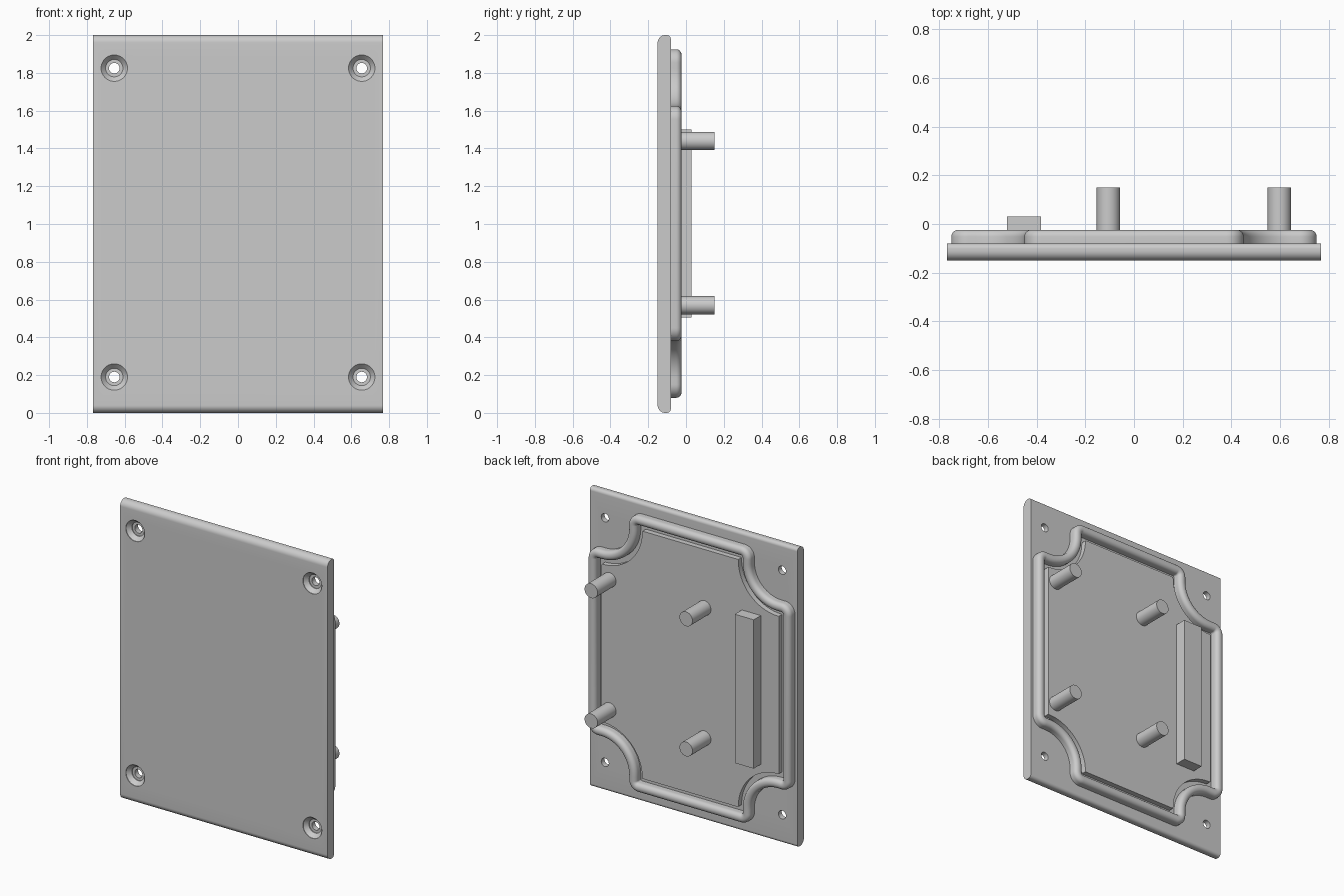
import bpy, bmesh, math

if "Cube" in bpy.data.objects:
    bpy.data.objects.remove(bpy.data.objects["Cube"])

grey = bpy.data.materials.new("plain_grey")
grey.diffuse_color = (0.6, 0.6, 0.6, 1)
grey.use_nodes = True
grey.node_tree.nodes["Principled BSDF"].inputs["Base Color"].default_value = grey.diffuse_color

PLATE_FRONT, PLATE_BACK = -0.15, -0.08
PANEL_TOP = -0.045          # raised panel inside the seal
MID_Z = 1.0025


def make(name, bm, smooth=True):
    bmesh.ops.recalc_face_normals(bm, faces=bm.faces)
    me = bpy.data.meshes.new(name)
    bm.to_mesh(me)
    bm.free()
    ob = bpy.data.objects.new(name, me)
    bpy.context.collection.objects.link(ob)
    me.materials.append(grey)
    if smooth:
        smooth_by_angle(ob)
    return ob


def smooth_by_angle(ob):
    bpy.ops.object.select_all(action='DESELECT')
    ob.select_set(True)
    bpy.context.view_layer.objects.active = ob
    bpy.ops.object.shade_smooth_by_angle(angle=math.radians(35))


def loft(bm, rings, closed=False):
    """Skin rings of equal length; cap the ends unless the loft is closed."""
    vs = [[bm.verts.new(p) for p in r] for r in rings]
    n = len(vs[0])
    for k in range(len(vs) - (0 if closed else 1)):
        a, b = vs[k], vs[(k + 1) % len(vs)]
        for i in range(n):
            j = (i + 1) % n
            bm.faces.new((a[i], a[j], b[j], b[i]))
    if not closed:
        bm.faces.new(vs[0])
        bm.faces.new(vs[-1])


def circle(x, z, r, y, n=40):
    return [(x + r * math.cos(2 * math.pi * i / n), y,
             z + r * math.sin(2 * math.pi * i / n)) for i in range(n)]


def arc(cx, cy, r, a0, a1, n=10):
    return [(cx + r * math.cos(math.radians(a0 + (a1 - a0) * i / n)),
             cy + r * math.sin(math.radians(a0 + (a1 - a0) * i / n)))
            for i in range(n + 1)]


def notched_outline(d, y):
    """Rectangle with a rounded notch around each screw, inset by d."""
    hx, hz, xc, zc = 0.75 - d, 0.9225 - d, 0.45 - d, 0.6225 - d
    r, R = max(0.07 - d, 0.004), 0.2 + d
    q = arc(hx - r, zc - r, r, 0, 90)
    q += arc(xc + R, zc + R, R, 270, 180, 16)
    q += arc(xc - r, hz - r, r, 0, 90)
    pts = q + [(-x, z) for x, z in q[::-1]]
    pts += [(-x, -z) for x, z in q] + [(x, -z) for x, z in q[::-1]]
    return [(x, y, z + MID_Z) for x, z in pts]


# Cover plate: rounded top and bottom edges, extruded along x
rf, rb = 0.04, 0.022
profile = arc(PLATE_FRONT + rf, 2 - rf, rf, 180, 90)
profile += arc(PLATE_BACK - rb, 2 - rb, rb, 90, 0)
profile += arc(PLATE_BACK - rb, rb, rb, 0, -90)
profile += arc(PLATE_FRONT + rf, rf, rf, 270, 180)
bm = bmesh.new()
loft(bm, [[(x, y, z) for y, z in profile] for x in (-0.767, 0.767)])
plate = make("cover_plate", bm, smooth=False)

# Countersunk screw holes
bm = bmesh.new()
for x in (-0.655, 0.655):
    for z in (0.19, 1.825):
        loft(bm, [circle(x, z, r, y) for r, y in (
            (0.07, -0.2), (0.07, PLATE_FRONT + 0.004), (0.046, PLATE_FRONT + 0.03),
            (0.046, PLATE_FRONT + 0.035), (0.028, PLATE_FRONT + 0.035), (0.028, 0.0))])
cutter = make("hole_cutter", bm, smooth=False)
cutter.hide_render = True
mod = plate.modifiers.new("holes", 'BOOLEAN')
mod.operation, mod.solver, mod.object = 'DIFFERENCE', 'EXACT', cutter
bpy.context.view_layer.objects.active = plate
bpy.ops.object.modifier_apply(modifier=mod.name)
bpy.data.objects.remove(cutter)
smooth_by_angle(plate)

# Seal bead: round-topped section swept round the notched outline
w, rr, top = 0.06, 0.028, -0.024
section = [(0, PLATE_BACK - 0.004)]
section += arc(rr, top - rr, rr, 180, 90, 6)
section += arc(w - rr, top - rr, rr, 90, 0, 6)
section += [(w, PLATE_BACK - 0.004)]
bm = bmesh.new()
loft(bm, [notched_outline(d, y) for d, y in section], closed=True)
make("seal_bead", bm)

# Raised panel inside the bead
bm = bmesh.new()
loft(bm, [notched_outline(0.095, y) for y in (PLATE_BACK - 0.004, PANEL_TOP)])
make("raised_panel", bm)

# Mounting posts
for side, x in (("inner", -0.105), ("outer", 0.597)):
    for level, z in (("lower", 0.57), ("upper", 1.44)):
        bm = bmesh.new()
        loft(bm, [circle(x, z, 0.048, y) for y in (PANEL_TOP - 0.004, 0.15)])
        make(f"{level}_{side}_post", bm)

# Rectangular support bar
bm = bmesh.new()
loft(bm, [[(x, y, z) for x, z in ((-0.522, 0.505), (-0.382, 0.505),
                                  (-0.382, 1.5), (-0.522, 1.5))]
          for y in (PANEL_TOP - 0.004, 0.03)])
make("support_bar", bm, smooth=False)
